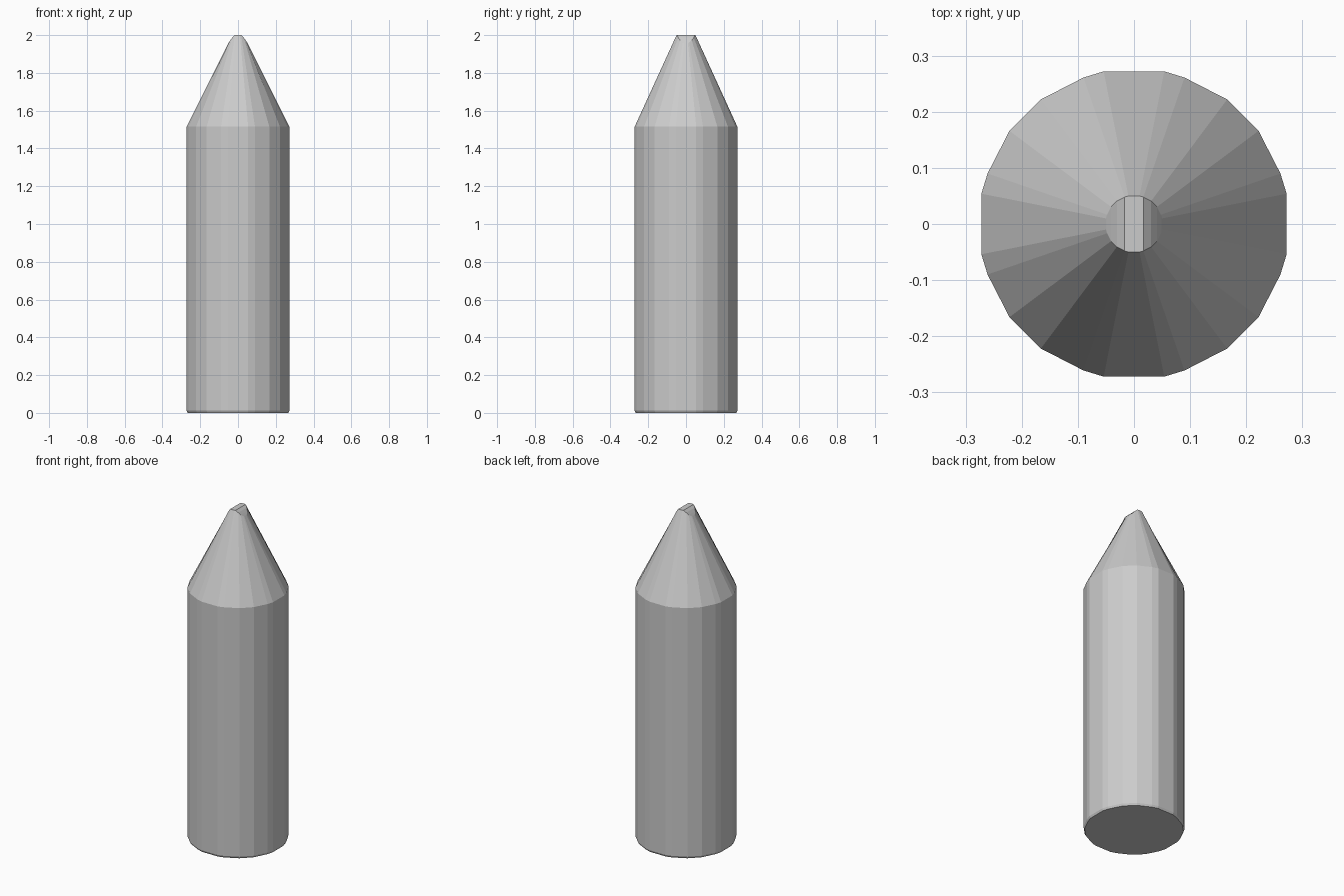
import bpy, bmesh

if "Cube" in bpy.data.objects:
    bpy.data.objects.remove(bpy.data.objects["Cube"])

# One quadrant of the 24-sided outline, turned four times
quadrant = [(0.272, 0.054), (0.261, 0.09), (0.222, 0.166),
            (0.166, 0.222), (0.09, 0.261), (0.054, 0.272)]
outline = []
for turn in range(4):
    for x, y in quadrant:
        for _ in range(turn):
            x, y = -y, x
        outline.append((x, y))
N = len(outline)

# Tip ridge: rounded across x, level along y
def tip_height(x):
    t = max(0.0, abs(x) - 0.017) / 0.033
    return 2.0 - 0.042 * t ** 1.3

bm = bmesh.new()

def ring(scale, z):
    return [bm.verts.new((x * scale, y * scale, z(x * scale) if callable(z) else z))
            for x, y in outline]

# Bottom chamfer, straight body, tapered nose
rings = [ring(0.978, 0), ring(1, 0.012), ring(1, 1.515), ring(0.184, tip_height)]
for a, b in zip(rings, rings[1:]):
    for i in range(N):
        j = (i + 1) % N
        bm.faces.new((a[i], a[j], b[j], b[i]))

# Flat base and strip-built tip cap
bm.faces.new(rings[0][::-1])
top = rings[-1]
for i in range(N // 2 - 1):
    bm.faces.new((top[i], top[i + 1], top[N - 2 - i], top[N - 1 - i]))

bmesh.ops.recalc_face_normals(bm, faces=bm.faces)
mesh = bpy.data.meshes.new("pointed_post")
bm.to_mesh(mesh)
bm.free()
bpy.context.collection.objects.link(bpy.data.objects.new("pointed_post", mesh))
